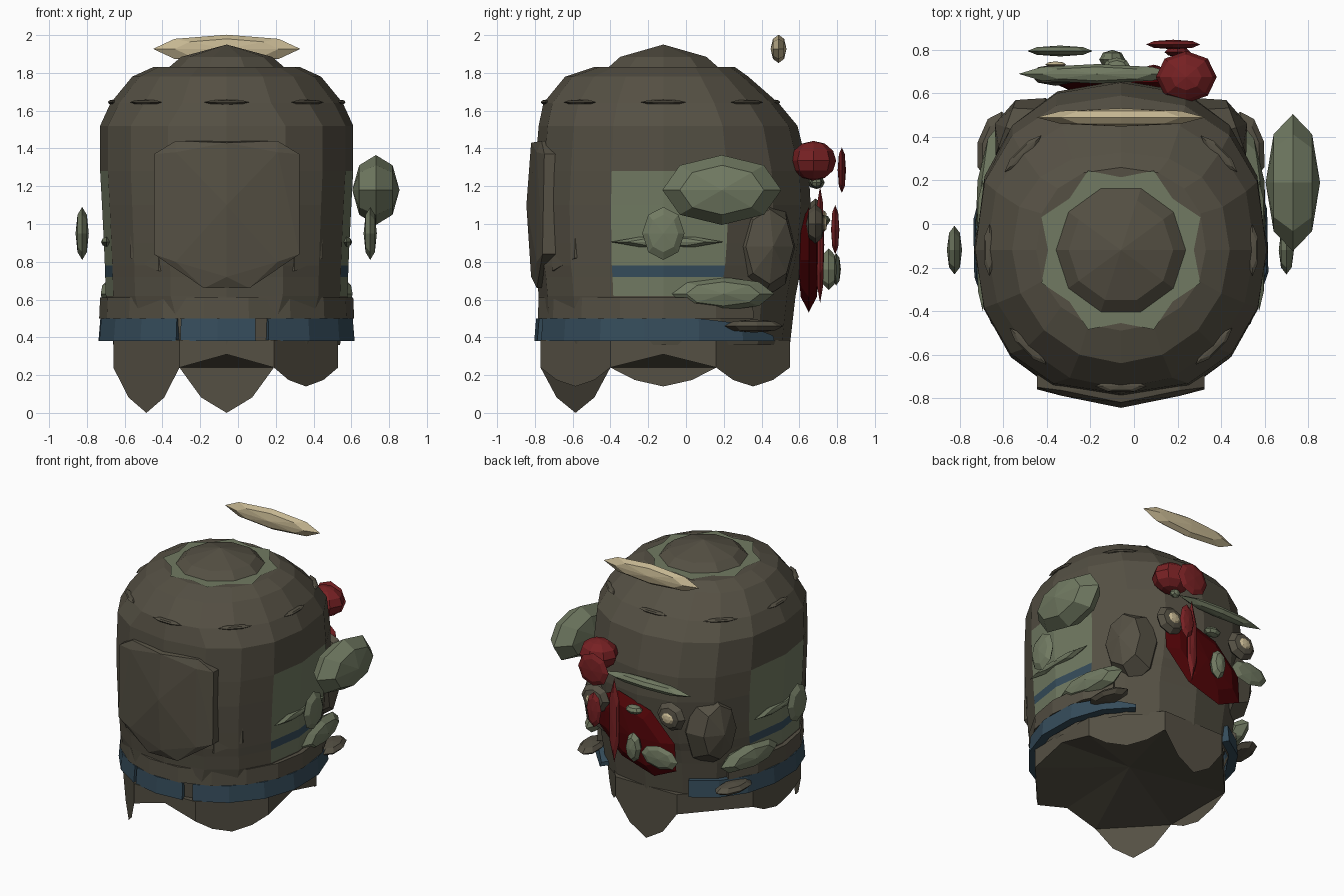
import bpy, bmesh, math
from mathutils import Vector, Matrix

if "Cube" in bpy.data.objects:
    bpy.data.objects.remove(bpy.data.objects["Cube"])

CX, CY = -0.06, -0.12          # axis of the round body


def mat(name, rgb):
    m = bpy.data.materials.new(name)
    m.diffuse_color = (*rgb, 1)
    m.use_nodes = True
    m.node_tree.nodes["Principled BSDF"].inputs["Base Color"].default_value = m.diffuse_color
    return m


BROWN = mat("dark brown", (0.090, 0.080, 0.057))
GREEN = mat("sage green", (0.165, 0.195, 0.122))
BLUE = mat("slate blue", (0.036, 0.073, 0.105))
RED = mat("red", (0.185, 0.015, 0.017))
DARKRED = mat("deep red", (0.078, 0.001, 0.002))
CREAM = mat("cream", (0.56, 0.47, 0.285))


def finish(name, bm, *mats):
    bmesh.ops.recalc_face_normals(bm, faces=bm.faces)
    me = bpy.data.meshes.new(name)
    bm.to_mesh(me)
    bm.free()
    for m in mats:
        me.materials.append(m)
    ob = bpy.data.objects.new(name, me)
    bpy.context.collection.objects.link(ob)
    return ob


def around(deg, z, rx, rf, rb):
    """Point on a ring; the back half and the middle heights are squarer."""
    c, s = math.cos(math.radians(deg)), math.sin(math.radians(deg))
    if s > 0.001:
        c, s = math.copysign(abs(c) ** 0.85, c), s ** 0.85
    elif .615 < z < 1.6:
        c, s = math.copysign(abs(c) ** 0.8, c), -abs(s) ** 0.95
    return Vector((CX + rx * c, CY + (rb if s > 0 else rf) * s, z))


def lens(name, m, loc, semi, turn=0, tilt=0, seg=8, rings=4):
    """Faceted ellipsoid; turn is about z, tilt about y."""
    bm = bmesh.new()
    bmesh.ops.create_uvsphere(bm, u_segments=seg, v_segments=rings, radius=1)
    # the poles lie along the thinnest direction
    thin = min(range(3), key=lambda i: semi[i])
    pole = [Matrix.Rotation(math.pi / 2, 4, 'Y'), Matrix.Rotation(math.pi / 2, 4, 'X'), Matrix()][thin]
    M = (Matrix.Translation(loc) @ Matrix.Rotation(math.radians(turn), 4, 'Z')
         @ Matrix.Rotation(math.radians(tilt), 4, 'Y') @ Matrix.Diagonal((*semi, 1)) @ pole)
    bm.transform(M)
    return finish(name, bm, m)


def hull(name, m, pts):
    bm = bmesh.new()
    vs = [bm.verts.new(p) for p in pts]
    res = bmesh.ops.convex_hull(bm, input=vs)
    junk = set(res["geom_interior"]) | set(res["geom_unused"])
    bmesh.ops.delete(bm, geom=[g for g in junk if isinstance(g, bmesh.types.BMVert)], context='VERTS')
    return finish(name, bm, m)


# body: stacked rings with coloured side panels
RINGS = [(.36, .60, .65, .67), (.62, .64, .66, .70), (.72, .643, .67, .72),
         (.78, .645, .68, .74), (.9, .65, .685, .76), (1.1, .66, .69, .78),
         (1.28, .67, .68, .77), (1.52, .67, .66, .71), (1.64, .615, .635, .61),
         (1.78, .5, .52, .45), (1.83, .39, .37, .38)]
N = 16
bm = bmesh.new()
rows = [[bm.verts.new(around(i * 360 / N, *r)) for i in range(N)] for r in RINGS]
for j in range(len(rows) - 1):
    for i in range(N):
        k = (i + 1) % N
        f = bm.faces.new((rows[j][i], rows[j][k], rows[j + 1][k], rows[j + 1][i]))
        if i in (0, 7, 8, 15) and 1 <= j <= 5:
            f.material_index = 2 if j == 2 else 1
bm.faces.new(rows[-1])
finish("body", bm, BROWN, GREEN, BLUE)

# eight-sided skirt with a shallow hollow underside; notched front and right
OCT = [(-.31, -.77), (.19, -.77), (.53, -.4), (.53, .16), (.19, .55), (-.31, .55), (-.66, .16), (-.66, -.4)]
bm = bmesh.new()
low, high = [], []
for i, (x, y) in enumerate(OCT):
    x2, y2 = OCT[(i + 1) % 8]
    mx, my = (x + x2) / 2, (y + y2) / 2
    for px, py, z in ((x, y, .24), (mx, my, .31 if i in (0, 2) else .24)):
        low.append(bm.verts.new((px, py, z)))
        high.append(bm.verts.new((px, py, .385)))
mid = bm.verts.new((CX, CY, .34))
for i in range(16):
    k = (i + 1) % 16
    bm.faces.new((low[i], low[k], high[k], high[i]))
    bm.faces.new((low[k], low[i], mid))
bm.faces.new(high)
finish("skirt", bm, BROWN)

# flat pointed tufts hanging from the skirt sides
for i, tip in ((1, .14), (3, .14), (4, 0), (6, .14), (7, 0)):
    a, b = Vector((*OCT[i], 0)), Vector((*OCT[(i + 1) % 8], 0))
    bm = bmesh.new()
    bm.faces.new([bm.verts.new(a.lerp(b, t) + Vector((0, 0, z))) for t, z in
                  ((0, .24), (.23, tip + (.24 - tip) * .34), (.5, tip), (.77, tip + (.24 - tip) * .34), (1, .24))])
    finish(f"tuft_{i}", bm, BROWN)

# star plate and low crown cap
bm = bmesh.new()
star = []
for i in range(16):
    rad = .395 if i % 2 else .335
    a = math.radians(i * 22.5)
    star.append(bm.verts.new((CX + rad * math.cos(a), CY + rad * math.sin(a), 1.836)))
bm.faces.new(star)
finish("crown_star", bm, GREEN)
hull("crown_cap", BROWN, [(CX + r * math.cos(a), CY + r * math.sin(a), z)
     for r, z in ((.305, 1.83), (.24, 1.885), (0, 1.95))
     for a in [math.radians(36 * i) for i in range(10)][:1 if r == 0 else 10]])


# hem bands, open at the back, with an optional taper at the far end
def band(name, m, a0, a1, z0, z1, r0, r1, drop=0):
    bm = bmesh.new()
    n = max(2, round((a1 - a0) / 20))
    cols = []
    for i in range(n + 1):
        a = a0 + (a1 - a0) * i / n
        top = z1 - drop * max(0, 1 - (a1 - a) / 30)
        cols.append([bm.verts.new(around(a, z, r, r, r + .02))
                     for z, r in ((z0, r0), (top, r1), (top, r1 - .06), (z0, r0 - .06))])
    for p, q in zip(cols, cols[1:]):
        for k in range(4):
            bm.faces.new((p[k], q[k], q[(k + 1) % 4], p[(k + 1) % 4]))
    bm.faces.new(cols[0])
    bm.faces.new(cols[-1][::-1])
    finish(name, bm, m)


band("hem_upper", BROWN, 140, 400, .50, .61, .675, .67)
band("hem_blue_left", BLUE, 115, 247, .38, .50, .685, .675)
band("hem_blue_front", BLUE, 249, 283, .38, .50, .685, .675)
band("hem_blue_right", BLUE, 289, 414, .38, .50, .685, .675, drop=.09)

# thin fins around the shoulder
for a in range(0, 360, 45):
    p = around(a, 1.645, .605, .625, .595)
    lens(f"shoulder_fin_{a}", BROWN, p, (.028, .12, .013), turn=a, seg=6)

# layered front plates
inner, outer = [], []
for s in (-1, 1):
    for x, z, y in ((.385, .84, -.76), (.385, 1.37, -.75), (.27, 1.44, -.765),
                    (.12, .66, -.79), (.27, .80, -.79), (.27, 1.38, -.79)):
        inner += [(CX + s * x, y, z), (CX + s * x, -.5, z)]
    for x, z, y in ((.51, .82, -.59), (.5, 1.45, -.575), (.36, 1.49, -.70), (.36, .75, -.71)):
        outer += [(CX + s * x, y, z), (CX + s * x * .95, -.4, z)]
inner += [(CX, -.82, 1.43), (CX, -.845, 1.1), (CX, -.82, .72)]
hull("front_plate_inner", BROWN, inner)
hull("front_plate_outer", BROWN, outer)

# mirrored side details
for s, side in ((1, "right"), (-1, "left")):
    lens(f"side_ridge_{side}", GREEN, (CX + s * .635, -.1, .905), (.03, .3, .03), seg=6)
    lens(f"side_pouch_{side}", GREEN, (CX + s * .59, .19, .63), (.07, .28, .09), turn=s * 8)
    lens(f"side_flap_{side}", BROWN, (CX + s * .58, .36, .46), (.08, .16, .035), turn=s * 12)
    lens(f"cheek_{side}", BROWN, (CX + s * .41, .40, .88), (.18, .19, .28), turn=s * 20)

# floating side pods
lens("pod_large", GREEN, (.73, .19, 1.18), (.125, .315, .185))
lens("pod_small_right", GREEN, (.70, -.12, .95), (.035, .112, .14))
lens("pod_small_left", GREEN, (-.825, -.12, .95), (.035, .112, .14))

# pale bar floating behind the crown
lens("pale_bar", CREAM, (CX, .49, 1.927), (.39, .042, .075))

# face on the back
lens("mouth", DARKRED, (-.05, .65, .81), (.38, .06, .23), tilt=-31)
lens("brow", GREEN, (-.17, .69, 1.22), (.36, .045, .035))
lens("red_ball", RED, (.24, .675, 1.335), (.14, .12, .105), rings=6)
lens("red_disc", RED, (.18, .825, 1.285), (.125, .022, .12))
lens("red_spindle", RED, (.09, .71, .89), (.045, .022, .31), seg=6)
lens("red_side_lens", RED, (.2, .79, .97), (.06, .022, .13))
lens("face_lens_tall", GREEN, (-.10, .755, .76), (.06, .045, .11))
lens("face_lens_wide", GREEN, (-.34, .795, .76), (.15, .025, .085))
lens("nose", GREEN, (-.08, .72, 1.02), (.065, .045, .03))
lens("ball_stem", GREEN, (.22, .69, 1.22), (.04, .03, .03))
for x, z, side in ((-.36, 1.03, "left"), (.26, 1.0, "right")):
    lens(f"eye_rim_{side}", BROWN, (x, .685, z), (.115, .05, .105))
    lens(f"eye_{side}", CREAM, (x, .733, z), (.048, .014, .04))
